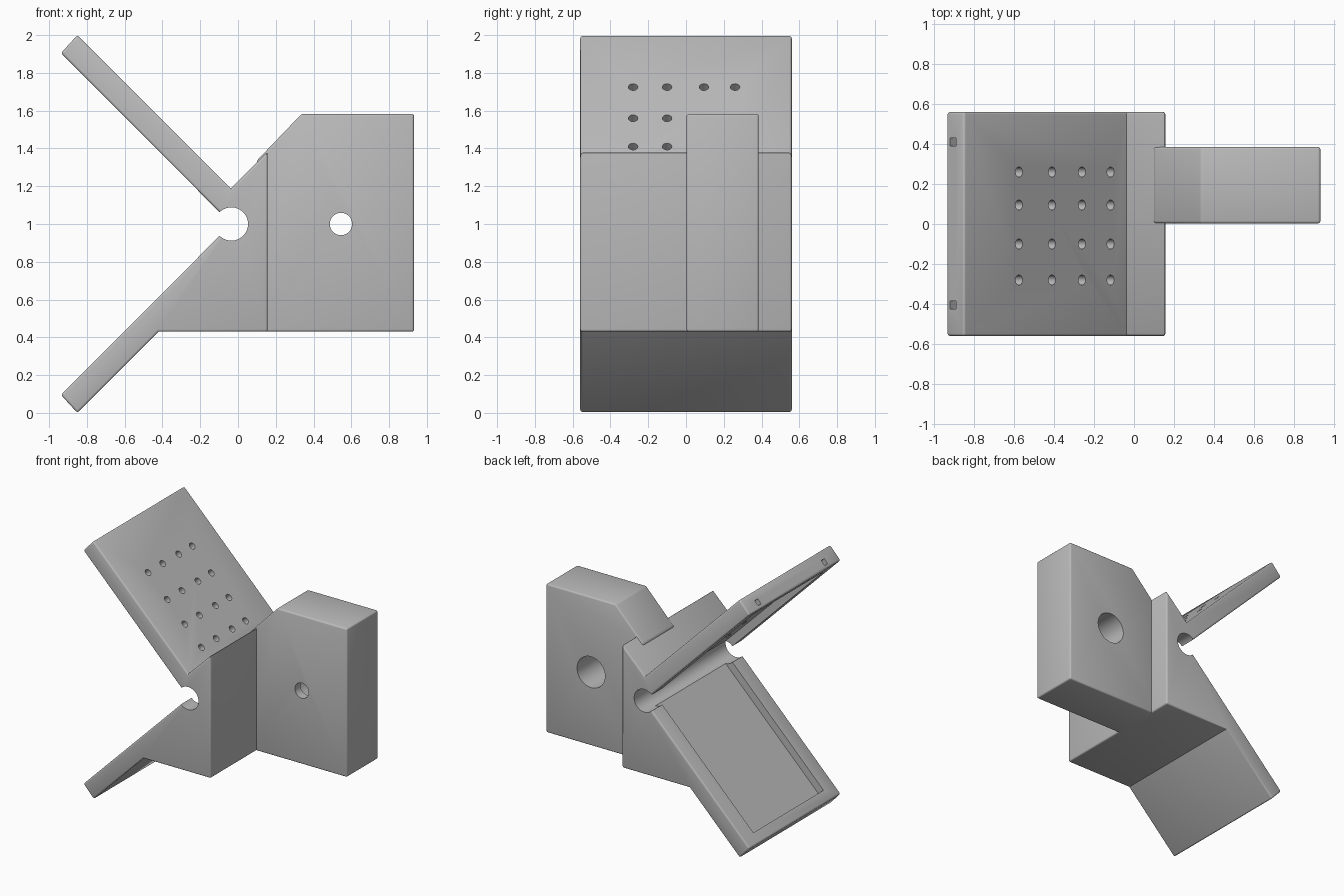
import bpy, bmesh, math
from mathutils import Matrix, Vector

default = bpy.data.objects.get("Cube")
if default:
    bpy.data.objects.remove(default, do_unlink=True)

grey = bpy.data.materials.new("plain grey")
grey.use_nodes = True
colour = (0.5, 0.5, 0.5, 1)
grey.diffuse_color = colour
grey.node_tree.nodes["Principled BSDF"].inputs["Base Color"].default_value = colour


def finish(name, bm):
    mesh = bpy.data.meshes.new(name)
    bmesh.ops.recalc_face_normals(bm, faces=bm.faces)
    bm.to_mesh(mesh)
    bm.free()
    mesh.materials.append(grey)
    obj = bpy.data.objects.new(name, mesh)
    bpy.context.collection.objects.link(obj)
    return obj


def add_prism(bm, profile, y0, y1):
    """Extrude an x-z profile along y."""
    face = bm.faces.new([bm.verts.new((x, y0, z)) for x, z in profile])
    out = bmesh.ops.extrude_face_region(bm, geom=[face])
    verts = [g for g in out["geom"] if isinstance(g, bmesh.types.BMVert)]
    bmesh.ops.translate(bm, verts=verts, vec=(0, y1 - y0, 0))


def add_rod(bm, centre, axis, radius, length, sides):
    turn = Vector(axis).to_track_quat("Z", "Y").to_matrix().to_4x4()
    bmesh.ops.create_cone(bm, cap_ends=True, segments=sides, radius1=radius,
                          radius2=radius, depth=length,
                          matrix=Matrix.Translation(centre) @ turn)


def rounded_prism(name, profile, y0, y1, width=0.012):
    """Prism with only its outward edges rounded."""
    bm = bmesh.new()
    add_prism(bm, profile, y0, y1)
    bmesh.ops.recalc_face_normals(bm, faces=bm.faces)
    edges = [e for e in bm.edges if e.calc_face_angle_signed() > 0.3]
    bmesh.ops.bevel(bm, geom=edges, offset=width, segments=3, profile=0.5,
                    affect="EDGES")
    return finish(name, bm)


def cut(obj, bm):
    cutter = finish("cutter", bm)
    cutter.hide_render = True
    mod = obj.modifiers.new("cut", "BOOLEAN")
    mod.operation = "DIFFERENCE"
    mod.solver = "EXACT"
    mod.object = cutter
    bpy.context.view_layer.objects.active = obj
    bpy.ops.object.modifier_apply(modifier=mod.name)
    bpy.data.objects.remove(cutter, do_unlink=True)


def flip(profile):
    return [(x, 2 - z) for x, z in profile]


# Body with two splayed plates
body = rounded_prism("splayed_body", [
    (-0.85, 2.0), (-0.937, 1.905), (-0.035, 1.0), (-0.937, 0.095),
    (-0.85, 0.0), (-0.42, 0.43), (0.157, 0.43), (0.157, 1.382),
    (-0.038, 1.188)], -0.56, 0.56)

# Round channel at the root of the plates
bm = bmesh.new()
add_rod(bm, (-0.035, 0, 1), (0, 1, 0), 0.088, 1.4, 64)
cut(body, bm)

# Shallow trays on the inner faces, open to the channel
tray = [(-0.9, 0.175), (-0.838, 0.113), (-0.023, 0.928), (-0.085, 0.99)]
for profile in (tray, flip(tray)):
    bm = bmesh.new()
    add_prism(bm, profile, -0.43, 0.43)
    cut(body, bm)

# Grid of vent holes through the upper plate
bm = bmesh.new()
for x in (-0.575, -0.41, -0.26, -0.117):
    for y in (-0.28, -0.1, 0.095, 0.26):
        add_rod(bm, (x, y, 1.15 - x), (1, 0, 1), 0.025, 0.2, 24)
cut(body, bm)

# Two slits in the tip of the upper plate
bm = bmesh.new()
for y in (-0.405, 0.41):
    add_prism(bm, [(-0.94, 1.945), (-0.91, 1.975), (-0.83, 1.895),
                   (-0.86, 1.865)], y - 0.019, y + 0.019)
cut(body, bm)

# Offset mounting arm
arm = rounded_prism("mounting_arm", [
    (0.1, 0.43), (0.932, 0.43), (0.932, 1.582), (0.336, 1.582),
    (0.1, 1.336)], 0.003, 0.385)

# Stepped bolt hole: narrow at the front, wide at the back
for radius, y0, y1 in ((0.12, 0.07, 0.5), (0.059, -0.1, 0.2)):
    bm = bmesh.new()
    add_rod(bm, (0.545, (y0 + y1) / 2, 1), (0, 1, 0), radius, y1 - y0, 48)
    cut(arm, bm)

# Smooth rounds, sharp edges kept
for obj in (body, arm):
    bpy.ops.object.select_all(action="DESELECT")
    obj.select_set(True)
    bpy.context.view_layer.objects.active = obj
    bpy.ops.object.shade_smooth_by_angle(angle=math.radians(35))
